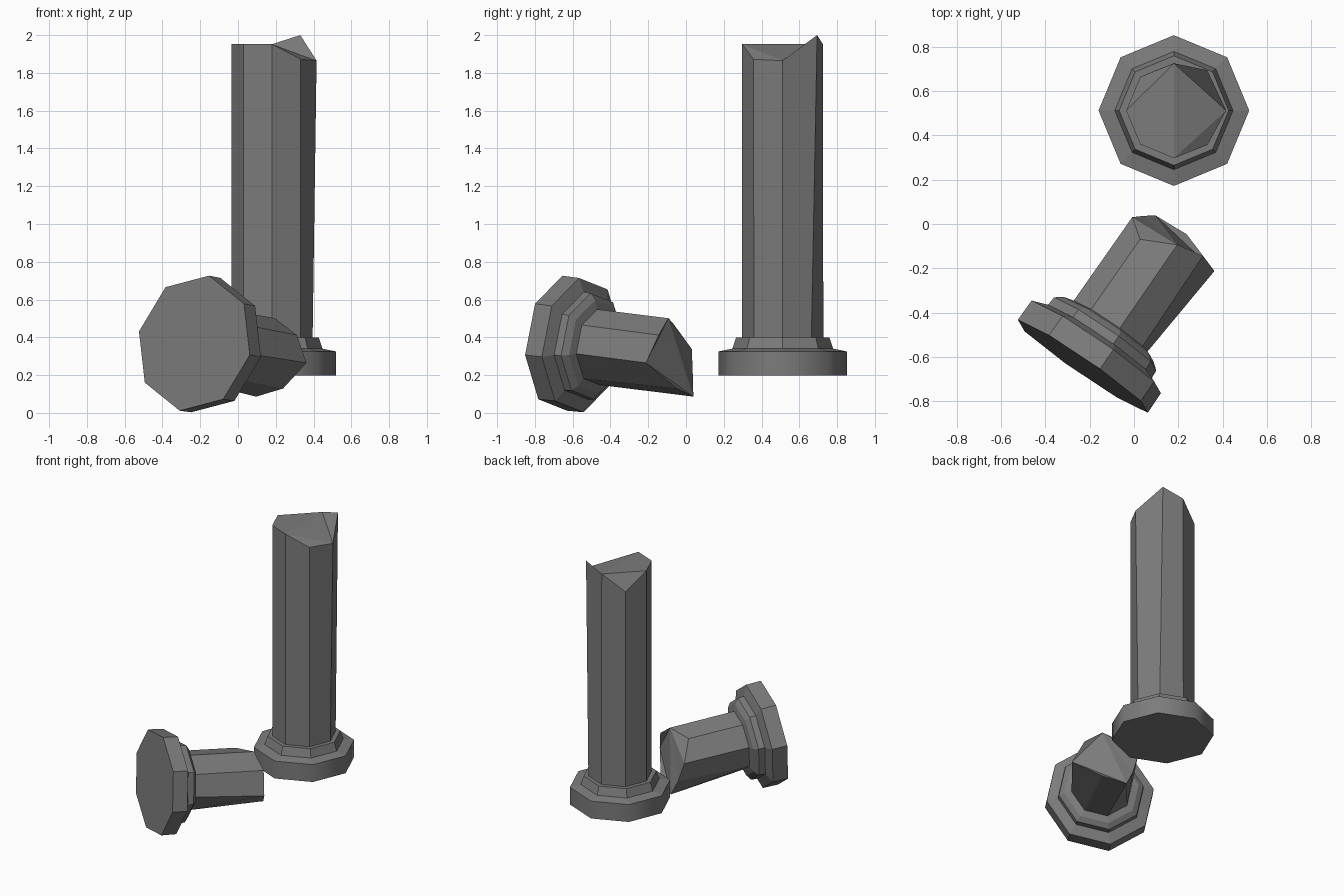
import bpy, bmesh
from math import cos, sin, pi
from mathutils import Vector

if "Cube" in bpy.data.objects:
    bpy.data.objects.remove(bpy.data.objects["Cube"])

stone = bpy.data.materials.new("dark_stone")
stone.diffuse_color = (0.2, 0.2, 0.2, 1)
stone.use_nodes = True
stone.node_tree.nodes["Principled BSDF"].inputs["Base Color"].default_value = stone.diffuse_color


def broken_column(name, origin, side_a, side_b, axis, profile, tip, soft_base=False):
    """Eight-sided column: profile of (radius, height) rings, ended by a jagged rim of (a, b, height)."""
    origin, a, b, n = (Vector(v) for v in (origin, side_a, side_b, axis))
    a.normalize()
    b.normalize()
    n.normalize()
    bm = bmesh.new()

    def point(p, q, h):
        return bm.verts.new(origin + a * p + b * q + n * h)

    rings = [[point(r * cos(k * pi / 4), r * sin(k * pi / 4), h) for k in range(8)]
             for r, h in profile]
    rings.append([point(*t) for t in tip])
    # sides
    for level, (lo, hi) in enumerate(zip(rings, rings[1:])):
        for k in range(8):
            j = (k + 1) % 8
            face = bm.faces.new((lo[k], lo[j], hi[j], hi[k]))
            if soft_base and level == 0:  # softly shaded side of the foot
                face.smooth = True
                for edge in (face.edges[0], face.edges[2]):
                    edge.smooth = False
    # flat underside and fractured end
    bm.faces.new(rings[0][::-1])
    top = rings[-1]
    for tri in ((0, 2, 6), (0, 1, 2), (6, 7, 0), (2, 3, 4), (2, 4, 5), (2, 5, 6)):
        bm.faces.new([top[i] for i in tri])
    bmesh.ops.recalc_face_normals(bm, faces=bm.faces)
    mesh = bpy.data.meshes.new(name)
    bm.to_mesh(mesh)
    bm.free()
    mesh.materials.append(stone)
    obj = bpy.data.objects.new(name, mesh)
    bpy.context.collection.objects.link(obj)
    return obj


# Tall standing column
broken_column(
    "standing_column", (0.18, 0.512, 0.197), (1, 0, 0), (0, 1, 0), (0, 0, 1),
    [(0.34, 0), (0.34, 0.128), (0.267, 0.143), (0.247, 0.203), (0.215, 0.203)],
    [(0.236, 0, 1.668), (0.15, 0.182, 1.803), (0, 0.213, 1.755), (-0.152, 0.152, 1.64),
     (-0.215, 0, 1.755), (-0.152, -0.152, 1.755), (0, -0.215, 1.755), (0.152, -0.155, 1.675)],
    soft_base=True)

# Short toppled column lying on its base edge
broken_column(
    "fallen_column", (-0.231, -0.642, 0.369),
    (0.802, -0.574, -0.170), (0.213, -0.033, 0.978), (0.566, 0.819, -0.096),
    [(0.366, 0), (0.364, 0.107), (0.291, 0.135), (0.288, 0.178), (0.253, 0.205), (0.205, 0.218)],
    [(0.247, 0.005, 0.698), (0.138, 0.138, 0.71), (0, 0.202, 0.678), (-0.143, 0.143, 0.605),
     (-0.202, 0, 0.68), (-0.14, -0.13, 0.725), (-0.075, -0.227, 0.77), (0.079, -0.156, 0.776)])
